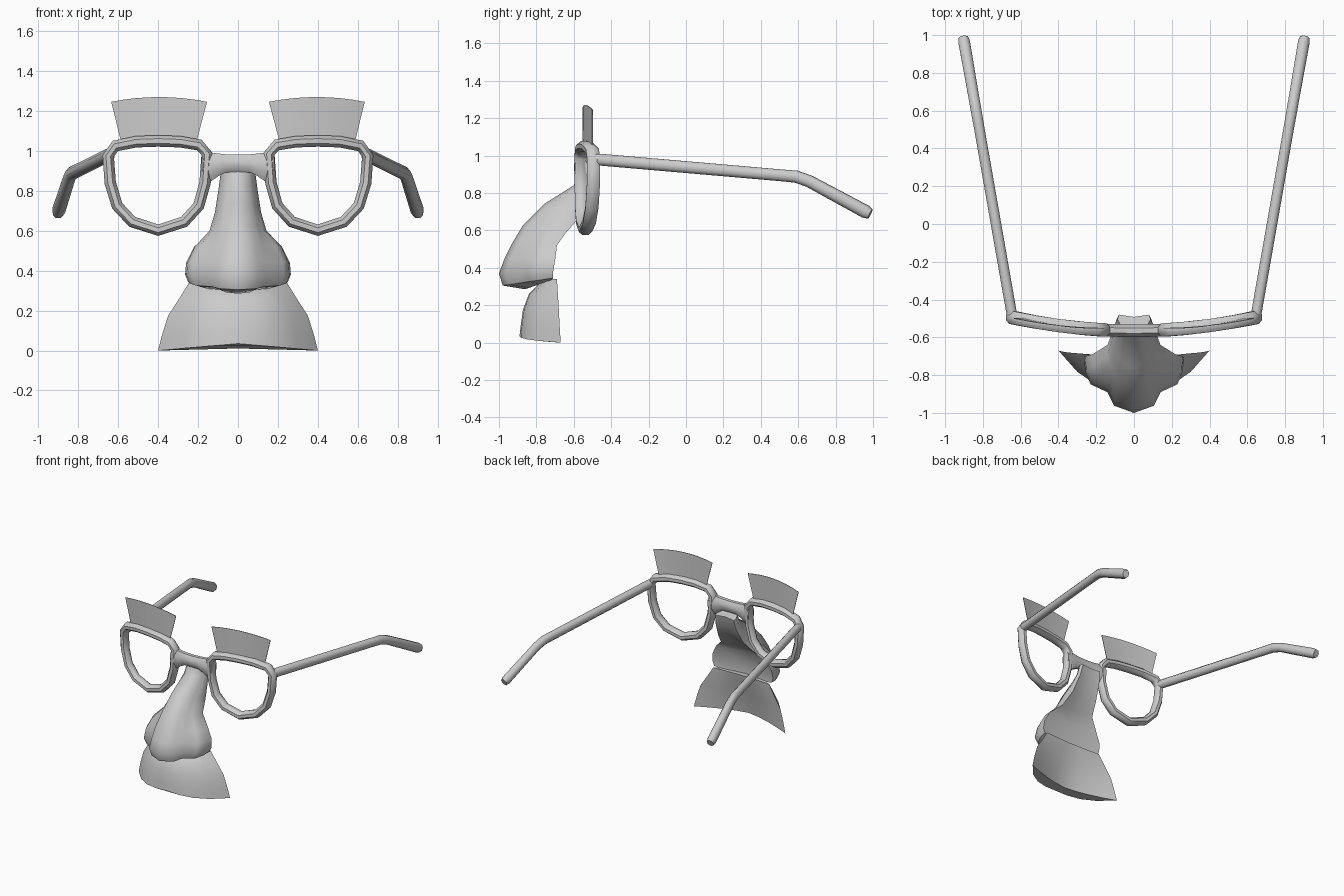
import bpy, bmesh, math
from mathutils import Vector

if "Cube" in bpy.data.objects:
    bpy.data.objects.remove(bpy.data.objects["Cube"], do_unlink=True)

grey = bpy.data.materials.new("plain_grey")
grey.use_nodes = True
GREY = (0.6, 0.6, 0.6, 1)
grey.diffuse_color = GREY
grey.node_tree.nodes["Principled BSDF"].inputs["Base Color"].default_value = GREY


def loft(name, rings, loop=False, angle=50):
    """Skin a list of closed rings; cap the ends unless the path is a loop."""
    bm = bmesh.new()
    rows = [[bm.verts.new(p) for p in ring] for ring in rings]
    n = len(rows[0])
    pairs = list(zip(rows, rows[1:])) + ([(rows[-1], rows[0])] if loop else [])
    for a, b in pairs:
        for i in range(n):
            j = (i + 1) % n
            bm.faces.new((a[i], a[j], b[j], b[i]))
    if not loop:
        bm.faces.new(rows[0])
        bm.faces.new(rows[-1])
    bmesh.ops.recalc_face_normals(bm, faces=bm.faces)
    mesh = bpy.data.meshes.new(name)
    bm.to_mesh(mesh)
    bm.free()
    obj = bpy.data.objects.new(name, mesh)
    bpy.context.collection.objects.link(obj)
    mesh.materials.append(grey)
    bpy.ops.object.select_all(action="DESELECT")
    obj.select_set(True)
    bpy.context.view_layer.objects.active = obj
    bpy.ops.object.shade_smooth_by_angle(angle=math.radians(angle))
    return obj


def oval(centre, u, v, sides=8):
    """Ring of points around a centre, spanned by two radius vectors."""
    turns = [2 * math.pi * (i + 0.5) / sides for i in range(sides)]
    return [centre + u * math.cos(t) + v * math.sin(t) for t in turns]


def frame_y(x):
    """Backward sweep of the front frame."""
    return -0.565 + 0.17 * abs(x) ** 2


# Lens rim centre line (x, z) on the left side
rim_path = [(0.155, 0.985), (0.195, 1.03), (0.29, 1.046), (0.4, 1.05),
            (0.51, 1.046), (0.615, 1.025), (0.65, 0.975), (0.64, 0.84),
            (0.605, 0.725), (0.53, 0.645), (0.4, 0.603), (0.27, 0.645),
            (0.197, 0.725), (0.165, 0.84)]

for side, label in ((1, "left"), (-1, "right")):
    # Lens rim
    pts = [Vector((side * x, frame_y(x), z)) for x, z in rim_path]
    rings = []
    for i, p in enumerate(pts):
        along = (pts[(i + 1) % len(pts)] - pts[i - 1]).normalized()
        out = along.cross(Vector((0, 1, 0))).normalized()
        rings.append(oval(p, out * 0.031, Vector((0, 0.038, 0))))
    loft(label + "_lens_rim", rings, loop=True)

    # Temple arm: straight run, bend and drooping tip
    arm = [(-0.5, 0.978, 0.03), (-0.46, 0.978, 0.034), (0.5, 0.895, 0.034),
           (0.59, 0.887, 0.035), (0.66, 0.862, 0.035), (0.96, 0.7, 0.038),
           (0.985, 0.688, 0.03)]
    pts = [Vector((side * (0.65 + 0.175 * (y + 0.46)), y, z)) for y, z, r in arm]
    rings = []
    for i, p in enumerate(pts):
        along = (pts[min(i + 1, len(pts) - 1)] - pts[max(i - 1, 0)]).normalized()
        across = along.cross(Vector((0, 0, 1))).normalized()
        r = arm[i][2]
        rings.append(oval(p, across * r * 0.88, across.cross(along) * r))
    loft(label + "_temple_arm", rings)

    # Eyebrow: thin curved card that fans out upward
    rings = []
    steps = 8
    for i in range(steps + 1):
        u = 2 * i / steps - 1
        low, high = 0.397 + 0.19 * u, 0.395 + 0.24 * u
        y = -0.538 + 0.026 * u + 0.012 * u * u
        top, bottom = 1.27 - 0.024 * u * u, 1.06 - 0.01 * u * u
        rings.append([Vector((side * x, y + d, z)) for x, z, d in
                      ((low, bottom, -0.002), (high, top, -0.002),
                       (high, top, 0.002), (low, bottom, 0.002))])
    loft(label + "_eyebrow", rings)

# Bridge between the rims, flaring at both ends
half = [(0.18, 0.93, 0.06), (0.135, 0.92, 0.078), (0.1, 0.93, 0.062), (0.06, 0.938, 0.049)]
stations = [(-x, z, r) for x, z, r in half] + [(0, 0.938, 0.047)] + half[::-1]
loft("bridge", [oval(Vector((x, frame_y(x), z)), Vector((0, 0.036, 0)), Vector((0, 0, r)))
                for x, z, r in stations])

# Nose: front y and z, back y and z, then ridge, wing and back half widths
nose_rows = [
    (-0.58, 0.90, -0.48, 0.88, 0.05, 0.075, 0.08),
    (-0.60, 0.84, -0.50, 0.80, 0.055, 0.085, 0.09),
    (-0.76, 0.74, -0.56, 0.68, 0.065, 0.10, 0.11),
    (-0.87, 0.63, -0.64, 0.59, 0.075, 0.125, 0.14),
    (-0.93, 0.53, -0.69, 0.52, 0.09, 0.19, 0.22),
    (-0.97, 0.45, -0.70, 0.44, 0.10, 0.225, 0.26),
    (-1.00, 0.37, -0.71, 0.38, 0.105, 0.23, 0.265),
    (-0.98, 0.305, -0.71, 0.345, 0.095, 0.21, 0.25),
    (-0.86, 0.285, -0.72, 0.335, 0.06, 0.16, 0.21)]
rings = []
for yf, zf, yb, zb, ridge, wing, back in nose_rows:
    def at(x, t):
        return Vector((x, yf + (yb - yf) * t, zf + (zb - zf) * t))
    outline = [(ridge, 0.13), (ridge * 1.35, 0.38), (wing, 0.52),
               ((wing + back) / 2 + 0.01, 0.75), (back, 1)]
    rings.append([at(0, 0)] + [at(x, t) for x, t in outline] + [at(0, 0.88)]
                 + [at(-x, t) for x, t in outline[::-1]])
loft("nose", rings)

# Moustache: height, half width, front y, edge y, back y, lift of front centre
moustache_rows = [
    (0.34, 0.245, -0.76, -0.69, -0.70, 0),
    (0.26, 0.295, -0.84, -0.685, -0.72, 0),
    (0.175, 0.35, -0.872, -0.68, -0.745, 0),
    (0.08, 0.38, -0.885, -0.675, -0.77, 0),
    (0.0, 0.40, -0.89, -0.67, -0.785, 0.035)]
spread = [i / 4 for i in range(-4, 5)]
rings = []
for z, w, yf, ye, yb, lift in moustache_rows:
    front = [Vector((u * w, yf + (ye - yf) * abs(u) ** 2.5, z + lift * (1 - abs(u))))
             for u in spread]
    rear = [Vector((u * w, yb + (ye - yb) * abs(u) ** 1.5, z + lift * 0.3 * (1 - abs(u))))
            for u in spread[-2:0:-1]]
    rings.append(front + rear)
loft("moustache", rings)
